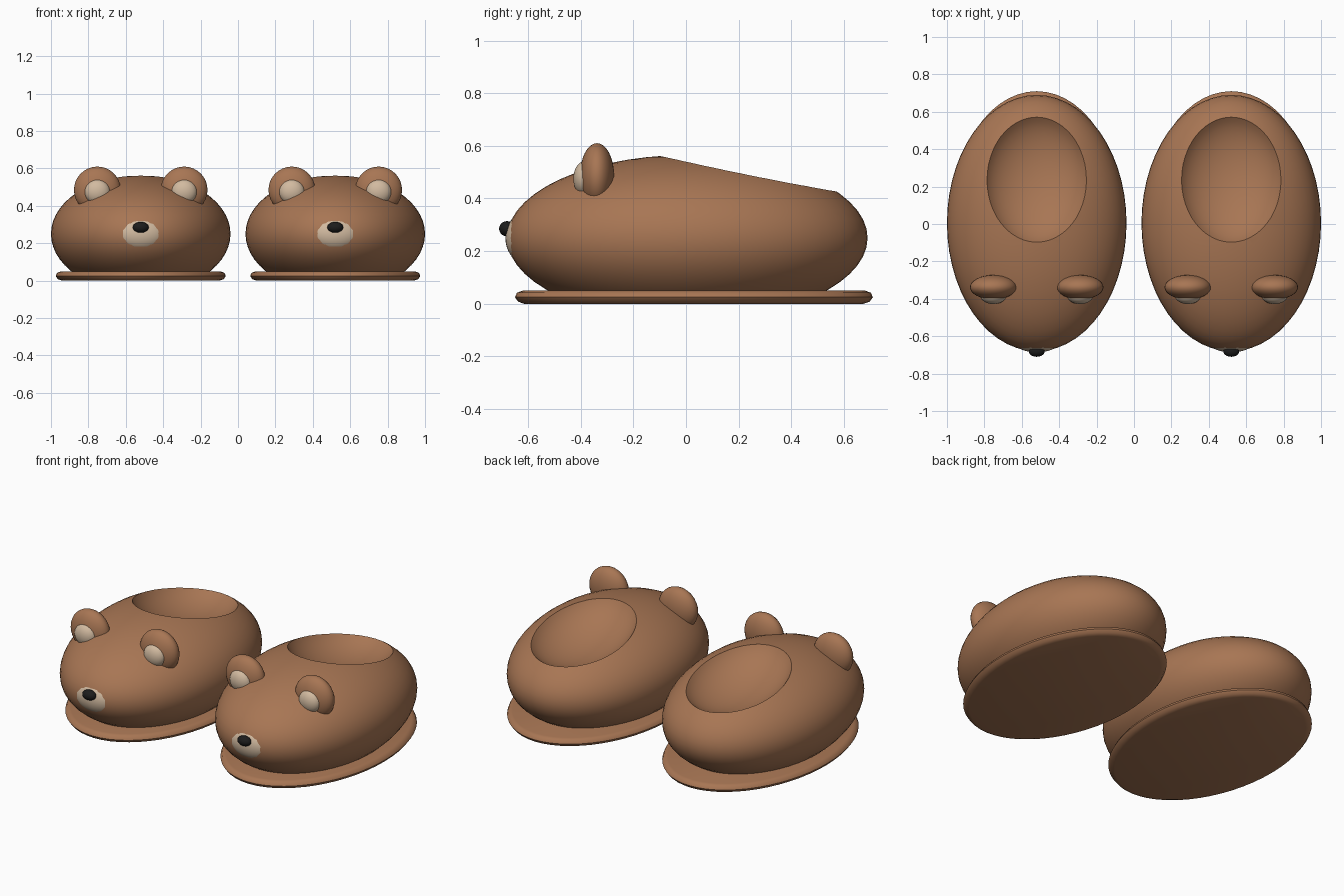
import bpy, bmesh, math
from mathutils import Matrix, Vector

if "Cube" in bpy.data.objects:
    bpy.data.objects.remove(bpy.data.objects["Cube"])


def material(name, rgb):
    m = bpy.data.materials.new(name)
    m.diffuse_color = (*rgb, 1)
    m.use_nodes = True
    m.node_tree.nodes["Principled BSDF"].inputs["Base Color"].default_value = m.diffuse_color
    return m


BROWN = material("brown plush", (0.39, 0.18, 0.088))
CREAM = material("cream plush", (0.64, 0.49, 0.35))
BLACK = material("black nose", (0.012, 0.012, 0.012))


def finish(bm, name, mat, angle=50):
    mesh = bpy.data.meshes.new(name)
    bm.to_mesh(mesh)
    bm.free()
    mesh.materials.append(mat)
    ob = bpy.data.objects.new(name, mesh)
    bpy.context.collection.objects.link(ob)
    smooth(ob, angle)
    return ob


def smooth(ob, angle):
    bpy.ops.object.select_all(action='DESELECT')
    ob.select_set(True)
    bpy.context.view_layer.objects.active = ob
    bpy.ops.object.shade_smooth_by_angle(angle=math.radians(angle))


def ellipsoid(name, centre, radii, mat, segs=32, tilt=0.0, floor=None):
    """Ellipsoid, optionally tilted about x and cut flat at a floor height."""
    bm = bmesh.new()
    bmesh.ops.create_uvsphere(bm, u_segments=segs, v_segments=segs // 2, radius=1)
    bm.transform(Matrix.Translation(centre) @ Matrix.Rotation(tilt, 4, 'X')
                 @ Matrix.Diagonal((*radii, 1)))
    if floor is not None:
        cut = bmesh.ops.bisect_plane(bm, geom=bm.verts[:] + bm.edges[:] + bm.faces[:],
                                     plane_co=(0, 0, floor), plane_no=(0, 0, 1),
                                     clear_inner=True)
        rim = [e for e in cut["geom_cut"] if isinstance(e, bmesh.types.BMEdge)]
        bmesh.ops.contextual_create(bm, geom=rim)
        bmesh.ops.recalc_face_normals(bm, faces=bm.faces)
    return finish(bm, name, mat)


def sole(name, cx):
    """Thin oval slab with a rounded edge, made of stacked rings."""
    bm = bmesh.new()
    n, rings = 56, []
    for inset, z in ((0.035, 0.0), (0.012, 0.008), (0.0, 0.025), (0.008, 0.042), (0.03, 0.05)):
        rings.append([bm.verts.new((cx + (0.455 - inset) * math.cos(2 * math.pi * i / n),
                                    0.03 + (0.68 - inset) * math.sin(2 * math.pi * i / n), z))
                      for i in range(n)])
    for a, b in zip(rings, rings[1:]):
        for i in range(n):
            j = (i + 1) % n
            bm.faces.new((a[i], a[j], b[j], b[i]))
    bm.faces.new(rings[0][::-1])
    bm.faces.new(rings[-1])
    return finish(bm, name, BROWN)


def slipper(side, cx):
    # Plush body with a shallow foot opening scooped from the top
    body = ellipsoid(side + "_body", (cx, 0.005, 0.25), (0.48, 0.685, 0.315), BROWN, 56, floor=0.03)
    tilt = math.atan2(-0.14, 0.67)
    rise, rz = 0.08, 0.20
    k = math.sqrt(1 - (rise / rz) ** 2)
    centre = Vector((cx, 0.235, 0.495)) + Matrix.Rotation(tilt, 3, 'X') @ Vector((0, 0, rise))
    cutter = ellipsoid("opening_cutter", centre, (0.27 / k, 0.342 / k, rz), BROWN, 48, tilt)
    cutter.hide_render = True
    mod = body.modifiers.new("opening", 'BOOLEAN')
    mod.operation, mod.solver, mod.object = 'DIFFERENCE', 'EXACT', cutter
    bpy.context.view_layer.objects.active = body
    bpy.ops.object.modifier_apply(modifier=mod.name)
    bpy.data.objects.remove(cutter)
    smooth(body, 60)

    sole(side + "_sole", cx)

    # Ears with cream inner pads
    for label, s in (("left", -1), ("right", 1)):
        ellipsoid(f"{side}_{label}_ear", (cx + s * 0.232, -0.338, 0.485),
                  (0.125, 0.065, 0.125), BROWN)
        ellipsoid(f"{side}_{label}_inner_ear", (cx + s * 0.232, -0.385, 0.475),
                  (0.068, 0.043, 0.066), CREAM)

    # Muzzle patch and nose
    ellipsoid(side + "_muzzle", (cx, -0.616, 0.25), (0.134, 0.07, 0.093), CREAM)
    ellipsoid(side + "_nose", (cx, -0.68, 0.285), (0.043, 0.03, 0.029), BLACK, 24)


slipper("left", -0.52)
slipper("right", 0.52)
